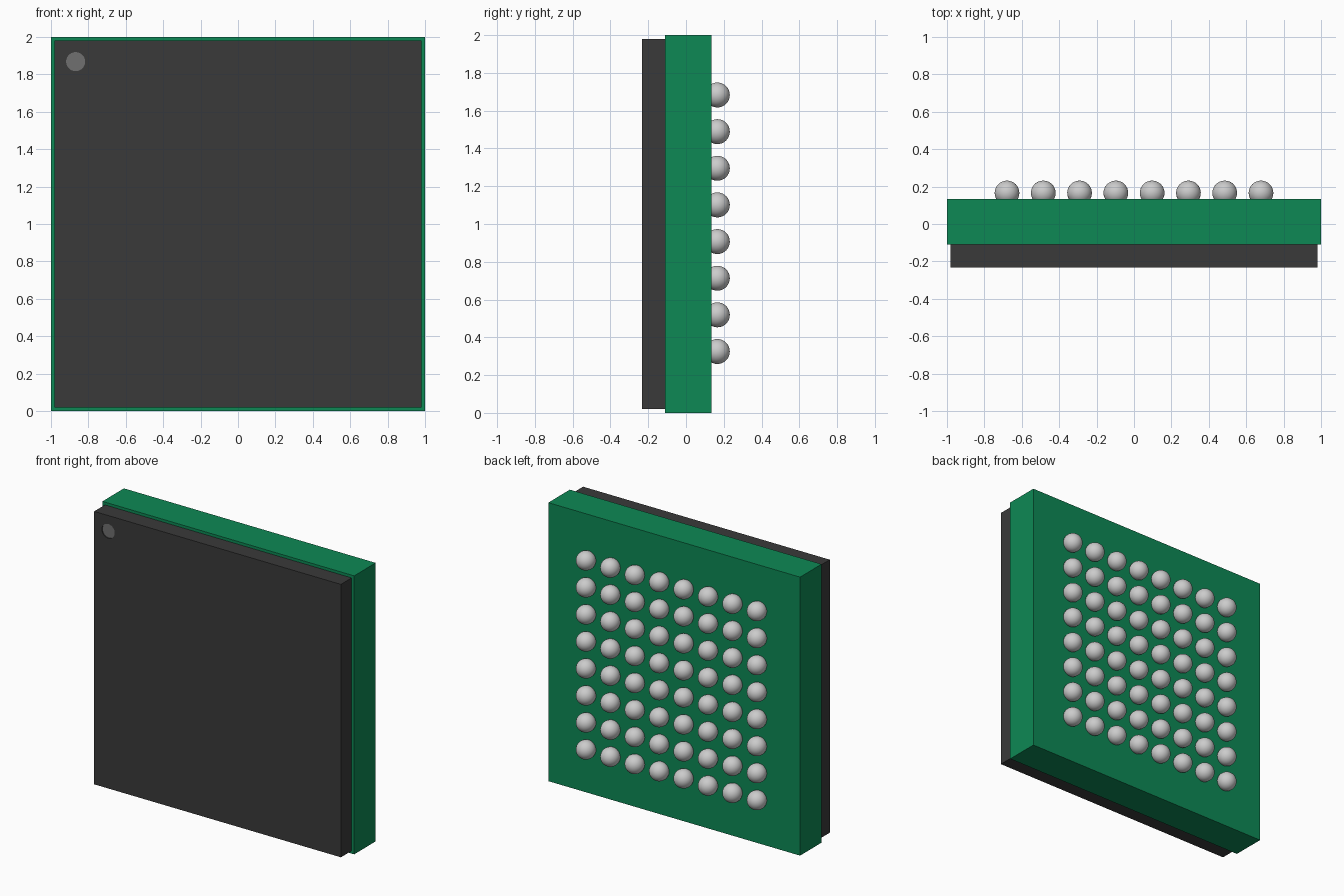
import bpy
from math import pi

if "Cube" in bpy.data.objects:
    bpy.data.objects.remove(bpy.data.objects["Cube"])


def material(name, color):
    m = bpy.data.materials.new(name)
    m.diffuse_color = (*color, 1)
    m.use_nodes = True
    m.node_tree.nodes["Principled BSDF"].inputs["Base Color"].default_value = m.diffuse_color
    return m


def box(name, x, y0, y1, z0, z1, mat):
    bpy.ops.mesh.primitive_cube_add(size=1, location=(0, (y0 + y1) / 2, (z0 + z1) / 2))
    ob = bpy.context.object
    ob.name = name
    ob.scale = (2 * x, y1 - y0, z1 - z0)
    bpy.ops.object.transform_apply(location=False, rotation=False, scale=True)
    ob.data.materials.append(mat)
    return ob


def disc(name, y0, y1, mat):
    bpy.ops.mesh.primitive_cylinder_add(vertices=48, radius=0.051, depth=y1 - y0,
                                        location=(-0.868, (y0 + y1) / 2, 1.868),
                                        rotation=(pi / 2, 0, 0))
    ob = bpy.context.object
    ob.name = name
    ob.data.materials.append(mat)
    return ob


green = material("board_green", (0.004, 0.25, 0.09))
dark = material("mold_black", (0.042, 0.042, 0.042))
grey = material("marker_grey", (0.16, 0.16, 0.16))

FRONT = -0.232

# Substrate board and moulded cap
box("substrate_board", 1.0, -0.11, 0.134, 0, 2, green)
cap = box("mold_cap", 0.98, FRONT, -0.11, 0.02, 1.98, dark)

# Shallow round pocket with a grey floor marking the first pin
cutter = disc("marker_cutter", FRONT - 0.05, FRONT + 0.012, grey)
mod = cap.modifiers.new("marker_pocket", 'BOOLEAN')
mod.operation = 'DIFFERENCE'
mod.solver = 'EXACT'
mod.object = cutter
bpy.context.view_layer.objects.active = cap
bpy.ops.object.modifier_apply(modifier=mod.name)
bpy.data.objects.remove(cutter)
disc("pin_marker", FRONT + 0.006, FRONT + 0.02, grey)

# 8 x 8 grid of solder balls sharing one mesh
N, PITCH = 8, 0.194
bpy.ops.mesh.primitive_uv_sphere_add(segments=32, ring_count=16, radius=0.066)
first = bpy.context.object
bpy.ops.object.shade_smooth()
for row in range(N):
    for col in range(N):
        ball = first if row == col == 0 else first.copy()
        if ball is not first:
            bpy.context.collection.objects.link(ball)
        ball.name = f"solder_ball_{row}_{col}"
        ball.location = ((col - 3.5) * PITCH, 0.166, 1.004 + (row - 3.5) * PITCH)
